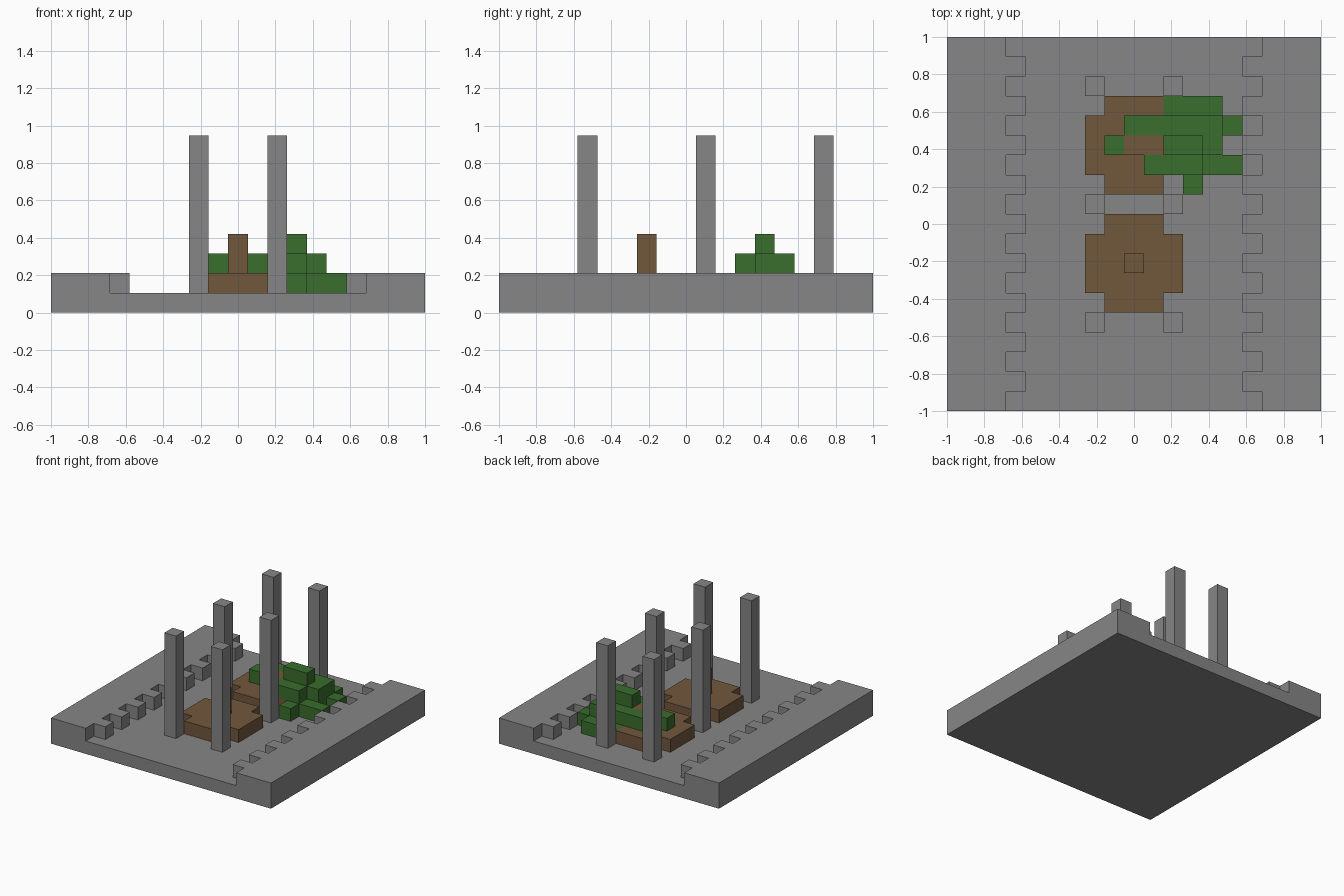
import bpy
import bmesh
from mathutils import Vector

if "Cube" in bpy.data.objects:
    bpy.data.objects.remove(bpy.data.objects["Cube"], do_unlink=True)

N = 19            # blocks along each side
U = 2 / N         # block size


def material(name, rgb):
    m = bpy.data.materials.new(name)
    m.use_nodes = True
    m.diffuse_color = (*rgb, 1)
    m.node_tree.nodes["Principled BSDF"].inputs["Base Color"].default_value = (*rgb, 1)
    return m


STONE = material("stone grey", (0.24, 0.24, 0.24))
WOOD = material("wood brown", (0.165, 0.095, 0.045))
LEAF = material("leaf green", (0.042, 0.153, 0.027))


def block(x0, x1, y0, y1, z0, z1):
    """Cells of a box, both ends included."""
    return {(x, y, z) for x in range(x0, x1 + 1)
            for y in range(y0, y1 + 1) for z in range(z0, z1 + 1)}


parts = []


def part(name, cells, mat):
    parts.append((name, cells, mat))


# Ground slab
part("ground_slab", block(0, N - 1, 0, N - 1, 0, 0), STONE)

# Raised banks with a toothed inner edge
bank = block(0, 2, 0, N - 1, 1, 1)
for y in range(1, N, 2):
    bank |= block(3, 3, y, y, 1, 1)
part("right_bank", bank, STONE)
part("left_bank", {(N - 1 - x, y, z) for x, y, z in bank}, STONE)

# Three pairs of pillars
for row, y in zip(("front", "middle", "back"), (4, 10, 16)):
    for side, x in (("right", 7), ("left", 11)):
        part(f"{row}_{side}_pillar", block(x, x, y, y, 1, 8), STONE)

# Two planting beds with cut corners
for name, y in (("front_bed", 5), ("back_bed", 11)):
    part(name, block(7, 11, y + 1, y + 3, 1, 1) | block(8, 10, y, y + 4, 1, 1), WOOD)

# Upright stump and fallen trunk
part("stump", block(9, 9, 7, 7, 2, 3), WOOD)
part("fallen_trunk", block(9, 10, 13, 13, 2, 2), WOOD)

# Foliage of the fallen tree
lower = (block(12, 13, 12, 14, 1, 1) | block(11, 13, 15, 15, 1, 1)
         | block(12, 12, 11, 11, 1, 1)
         | block(14, 14, 12, 12, 1, 1) | block(14, 14, 14, 14, 1, 1))
middle = (block(9, 13, 14, 14, 2, 2) | block(11, 13, 13, 13, 2, 2)
          | block(10, 12, 12, 12, 2, 2) | block(8, 8, 13, 13, 2, 2))
part("lower_foliage", lower, LEAF)
part("middle_foliage", middle, LEAF)
part("top_foliage", block(11, 12, 13, 13, 3, 3), LEAF)

# Build the exposed surface of every part
solid = set().union(*(cells for _, cells, _ in parts))
for name, cells, mat in parts:
    bm = bmesh.new()
    for cell in cells:
        centre = Vector(cell) + Vector((0.5 - N / 2, 0.5 - N / 2, 0.5))
        for axis in range(3):
            for sign in (-1, 1):
                n = Vector((0, 0, 0))
                n[axis] = sign
                if tuple(int(c + d) for c, d in zip(cell, n)) in solid:
                    continue
                a = Vector((0, 0, 0))
                a[(axis + 1) % 3] = 1
                b = n.cross(a)
                quad = [centre + (n + a * s + b * t) / 2
                        for s, t in ((-1, -1), (1, -1), (1, 1), (-1, 1))]
                bm.faces.new([bm.verts.new(p * U) for p in quad])
    bmesh.ops.remove_doubles(bm, verts=bm.verts, dist=U / 100)
    mesh = bpy.data.meshes.new(name)
    bm.to_mesh(mesh)
    bm.free()
    mesh.materials.append(mat)
    bpy.context.collection.objects.link(bpy.data.objects.new(name, mesh))
